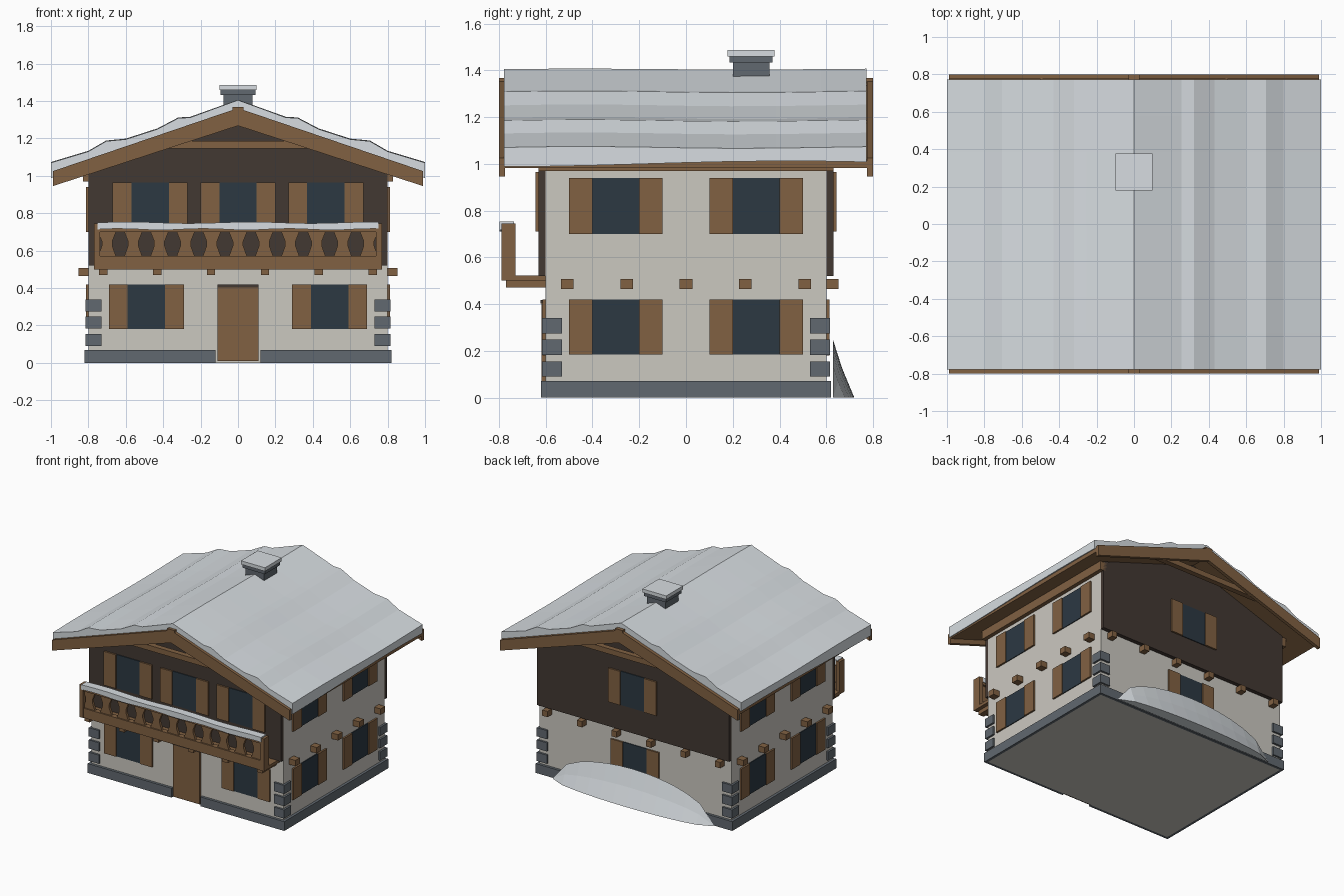
import bpy, bmesh, math

if "Cube" in bpy.data.objects:
    bpy.data.objects.remove(bpy.data.objects["Cube"])

def mat(name, c):
    m = bpy.data.materials.new(name)
    m.diffuse_color = (*c, 1)
    m.use_nodes = True
    m.node_tree.nodes["Principled BSDF"].inputs["Base Color"].default_value = m.diffuse_color
    return m

WOOD = mat("wood", (.22, .12, .055))
DARK = mat("dark_wood", (.055, .04, .032))
WALL = mat("plaster", (.60, .58, .53))
GLASS = mat("glass", (.025, .04, .055))
STONE = mat("stone", (.12, .14, .16))
SNOW = mat("snow", (.68, .72, .75))

def finish(name, bm, m):
    bmesh.ops.recalc_face_normals(bm, faces=bm.faces)
    me = bpy.data.meshes.new(name)
    bm.to_mesh(me)
    bm.free()
    me.materials.append(m)
    ob = bpy.data.objects.new(name, me)
    bpy.context.collection.objects.link(ob)
    return ob

def prism(name, polys, y0, y1, m):
    """Extrude x-z outlines along y."""
    bm = bmesh.new()
    for pts in polys:
        f = bm.faces.new([bm.verts.new((x, y0, z)) for x, z in pts])
        r = bmesh.ops.extrude_face_region(bm, geom=[f])
        bmesh.ops.translate(bm, vec=(0, y1 - y0, 0),
                            verts=[v for v in r["geom"] if isinstance(v, bmesh.types.BMVert)])
    return finish(name, bm, m)

def boxes(name, lst, m):
    """Several boxes (x0, x1, y0, y1, z0, z1) as one object."""
    bm = bmesh.new()
    for x0, x1, y0, y1, z0, z1 in lst:
        vs = bmesh.ops.create_cube(bm, size=1)["verts"]
        for v in vs:
            v.co.x = x0 if v.co.x < 0 else x1
            v.co.y = y0 if v.co.y < 0 else y1
            v.co.z = z0 if v.co.z < 0 else z1
    return finish(name, bm, m)

def loft(name, rows, m):
    """Closed solid through matching closed cross-sections."""
    bm = bmesh.new()
    vr = [[bm.verts.new(p) for p in row] for row in rows]
    n = len(rows[0])
    for a, b in zip(vr, vr[1:]):
        for i in range(n):
            bm.faces.new((a[i], a[(i + 1) % n], b[(i + 1) % n], b[i]))
    bm.faces.new(vr[0])
    bm.faces.new(vr[-1])
    return finish(name, bm, m)

def chevron(w, lo, lo_mid, hi, hi_mid):
    return [(-w, lo), (0, lo_mid), (w, lo), (w, hi), (0, hi_mid), (-w, hi)]

# House body, gable cladding
prism("walls", [[(-.8, 0), (.8, 0), (.8, 1.04), (0, 1.305), (-.8, 1.04)]], -.6, .6, WALL)
gable = [(-.8, .52), (.8, .52), (.8, 1.04), (0, 1.305), (-.8, 1.04)]
prism("front_cladding", [gable], -.63, -.6, DARK)
prism("back_cladding", [gable], .6, .63, DARK)

# Stone plinth with door gap, corner stones
boxes("plinth", [(-.82, .82, -.59, .62, 0, .07), (-.82, -.12, -.62, -.59, 0, .07),
                 (.12, .82, -.62, -.59, 0, .07)], STONE)
quoins = []
for sx in (-1, 1):
    for sy in (-1, 1):
        for z in (.09, .183, .275):
            xs, ys = sorted((sx * .73, sx * .815)), sorted((sy * .53, sy * .615))
            quoins.append((*xs, *ys, z, z + .065))
boxes("corner_stones", quoins, STONE)

# Door
boxes("door", [(-.11, .11, -.617, -.59, .01, .405)], WOOD)
boxes("door_lintel", [(-.11, .11, -.622, -.59, .403, .418)], DARK)

# Windows with shutters
def window(name, axis, sign, face, c, z0, z1):
    def slab(u0, u1, out):
        d = sorted((sign * (face - .01), sign * (face + out)))
        return (u0, u1, *d, z0, z1) if axis == "y" else (*d, u0, u1, z0, z1)
    boxes(name + "_glass", [slab(c - .1, c + .1, .006)], GLASS)
    boxes(name + "_shutters", [slab(c - .2, c - .1, .013), slab(c + .1, c + .2, .013)], WOOD)

for c in (-.47, 0, .47):
    window("front_upper_window", "y", -1, .63, c, .71, .965)
for c in (-.49, .49):
    window("front_lower_window", "y", -1, .6, c, .18, .42)
window("back_upper_window", "y", 1, .63, 0, .71, .965)
window("back_lower_window", "y", 1, .6, 0, .18, .42)
for s in (-1, 1):
    for c in (-.3, .3):
        window("side_upper_window", "x", s, .8, c, .70, .94)
        window("side_lower_window", "x", s, .8, c, .185, .42)

# Floor beam ends on sides and back, joists below the balcony
ends = []
for i in range(5):
    y = -.508 + i * .254
    for s in (-1, 1):
        ends.append((*sorted((s * .79, s * .853)), y - .027, y + .027, .464, .508))
for i in range(6):
    x = -.72 + i * .288
    ends.append((x - .022, x + .022, .59, .653, .464, .508))
    ends.append((x - .022, x + .022, -.77, -.59, .47, .505))
boxes("beam_ends", ends, WOOD)

# Balcony
boxes("balcony_floor", [(-.77, .77, -.78, -.6, .5, .522)], WOOD)
boxes("balcony_rails", [(-.75, .75, -.785, -.745, .5, .572), (-.75, .75, -.785, -.74, .7, .73)], WOOD)
boxes("balcony_posts", [(-.77, -.738, -.79, -.73, .5, .745), (.738, .77, -.79, -.73, .5, .745)], WOOD)
half = [(.05, .565), (.028, .625), (.028, .65), (.05, .705)]
slats = []
for i in range(11):
    x = -.7 + i * .14
    slats.append([(x + w, z) for w, z in half] + [(x - w, z) for w, z in reversed(half)])
prism("balcony_slats", slats, -.775, -.755, WOOD)
n = 16
low = [(-.75 + 1.5 * i / n, .714 + .004 * math.sin(i * 1.3)) for i in range(n + 1)]
high = [(-.75 + 1.5 * i / n, .75 + .004 * math.sin(i * .9)) for i in range(n, -1, -1)]
prism("balcony_snow", [low + high], -.797, -.735, SNOW)

# Roof deck, bargeboards, ridge and purlins, gable tie beams
prism("roof_deck", [chevron(.99, .982, 1.305, 1.012, 1.34)], -.775, .775, WOOD)
board = chevron(.99, .945, 1.268, 1.025, 1.362)
prism("front_bargeboard", [board], -.8, -.775, WOOD)
prism("back_bargeboard", [board], .775, .8, WOOD)
boxes("ridge_beam", [(-.03, .03, -.8, .8, 1.335, 1.368)], WOOD)
boxes("purlins", [(-.83, -.77, -.63, .63, .97, 1.035), (.77, .83, -.63, .63, .97, 1.035)], WOOD)
boxes("tie_beams", [(-.5, .5, s * .755 - .02, s * .755 + .02, 1.147, 1.187) for s in (-1, 1)], WOOD)

# Wavy snow cover on the roof
top = [(1, 1.07), (.8, 1.13), (.705, 1.185), (.6, 1.195), (.43, 1.25), (.32, 1.308), (.255, 1.312)]
rows = []
for j in range(9):
    y = -.778 + j * 1.55 / 8
    w = .004 * math.sin(j * .9)
    drop = 1.0 - .012 * math.cos(j * .5)
    right = [(x, y, z + w) for x, z in top]
    left = [(-x, y, z + w) for x, z in reversed(top)]
    rows.append([(1, y, drop)] + right + [(0, y, 1.405 + w / 2)] + left + [(-1, y, drop), (0, y, 1.33)])
loft("roof_snow", rows, SNOW)

# Chimney
boxes("chimney_stack", [(-.077, .077, .2, .357, 1.25, 1.437)], STONE)
boxes("chimney_cap", [(-.093, .093, .187, .37, 1.433, 1.462)], STONE)
boxes("chimney_snow", [(-.1, .1, .178, .378, 1.46, 1.487)], SNOW)

# Snow drift against the back wall
rows = []
for i in range(13):
    t = -1 + i / 6
    f = max(.03, math.sqrt(max(0, 1 - t * t)))
    x = t * .67
    rows.append([(x, .628, 0), (x, .628, .25 * f), (x, .628 + .04 * f, .125 * f), (x, .628 + .092 * f, 0)])
loft("snow_drift", rows, SNOW)
